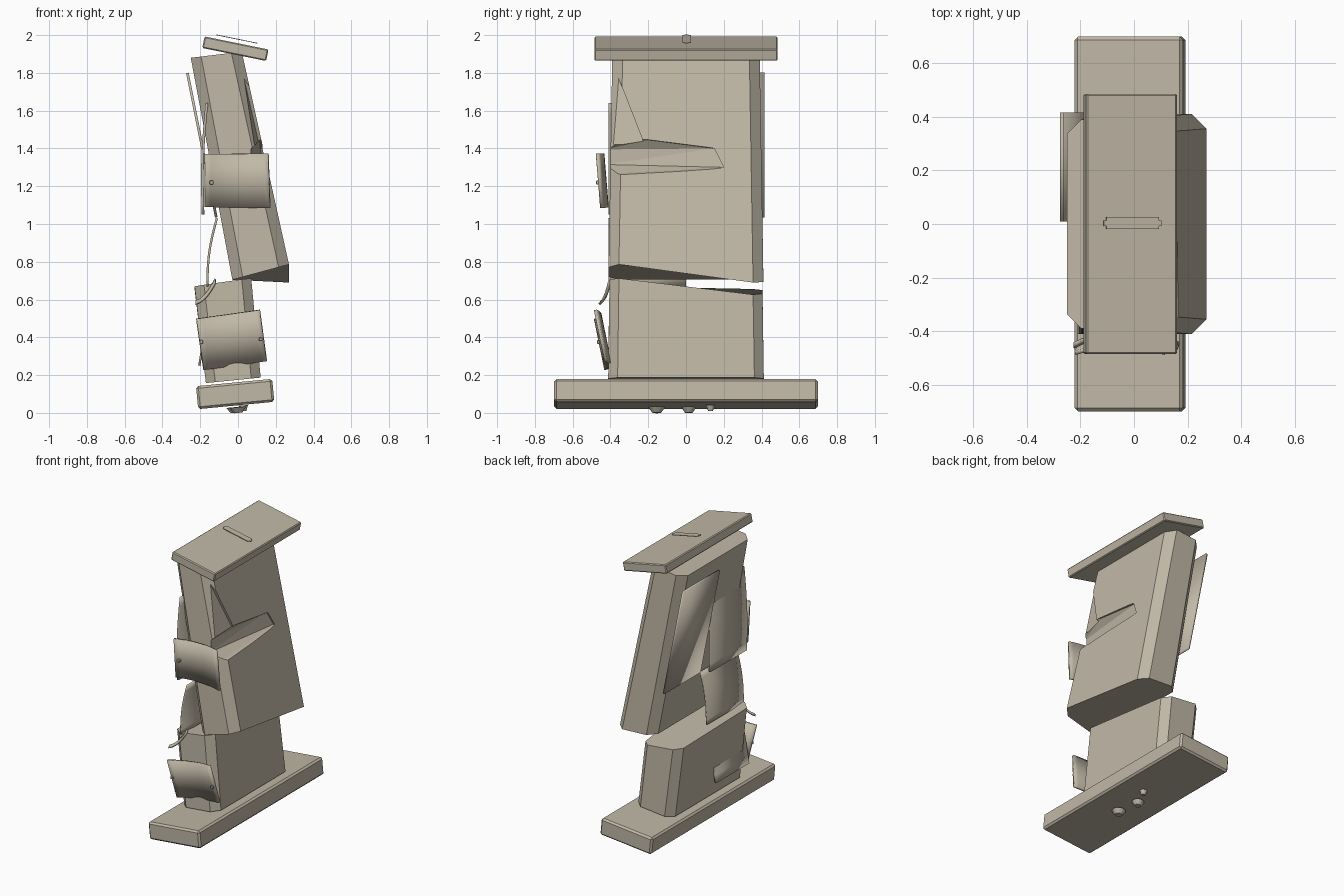
import bpy, bmesh, math
from mathutils import Vector, Matrix

if "Cube" in bpy.data.objects:
    bpy.data.objects.remove(bpy.data.objects["Cube"])

stone = bpy.data.materials.new("warm_stone")
stone.diffuse_color = (0.53, 0.48, 0.385, 1)
stone.use_nodes = True
stone.node_tree.nodes["Principled BSDF"].inputs["Base Color"].default_value = stone.diffuse_color


def finish(name, bm, smooth=False):
    bmesh.ops.recalc_face_normals(bm, faces=bm.faces)
    me = bpy.data.meshes.new(name)
    bm.to_mesh(me)
    bm.free()
    me.materials.append(stone)
    ob = bpy.data.objects.new(name, me)
    bpy.context.collection.objects.link(ob)
    if smooth:
        for p in me.polygons:
            p.use_smooth = True
        bpy.ops.object.select_all(action='DESELECT')
        ob.select_set(True)
        bpy.context.view_layer.objects.active = ob
        bpy.ops.object.shade_smooth_by_angle(angle=math.radians(35))
    return ob


def slab(name, centre, size, tilt, bevel):
    """Box tilted about the y axis with narrow bevelled edges."""
    bm = bmesh.new()
    bmesh.ops.create_cube(bm, size=1)
    bmesh.ops.scale(bm, vec=size, verts=bm.verts)
    if bevel:
        bmesh.ops.bevel(bm, geom=bm.edges[:], offset=bevel, segments=1, affect='EDGES')
    bmesh.ops.transform(bm, verts=bm.verts, matrix=Matrix.Translation(centre)
                        @ Matrix.Rotation(math.radians(tilt), 4, 'Y'))
    return finish(name, bm)


def hull(name, pts):
    bm = bmesh.new()
    for p in pts:
        bm.verts.new(p)
    bmesh.ops.convex_hull(bm, input=bm.verts[:])
    return finish(name, bm)


def ring(x0, x1, y, c):
    """Chamfered rectangle outline."""
    return [(x0 + c, -y), (x1 - c, -y), (x1, -y + c), (x1, y - c),
            (x1 - c, y), (x0 + c, y), (x0, y - c), (x0, -y + c)]


def pillar(name, low, high, zlow, zhigh):
    """Chamfered shaft between two outlines with sloping ends."""
    bm = bmesh.new()
    a = [bm.verts.new((x, y, zlow(x, y))) for x, y in low]
    b = [bm.verts.new((x, y, zhigh(x, y))) for x, y in high]
    for i in range(8):
        j = (i + 1) % 8
        bm.faces.new((a[i], a[j], b[j], b[i]))
    bm.faces.new(a[::-1])
    bm.faces.new(b)
    return finish(name, bm)


def sheet(name, f, nu, nv, thick):
    """Thin curved plate from a surface function of u and v."""
    bm = bmesh.new()
    g = [[bm.verts.new(f(i / nu, j / nv)) for j in range(nv + 1)] for i in range(nu + 1)]
    for i in range(nu):
        for j in range(nv):
            bm.faces.new((g[i][j], g[i + 1][j], g[i + 1][j + 1], g[i][j + 1]))
    ob = finish(name, bm, True)
    m = ob.modifiers.new("thickness", 'SOLIDIFY')
    m.thickness = thick
    m.offset = 0
    return ob


def mix(a, b, t):
    return Vector(a).lerp(Vector(b), t)


def patch(tl, tr, bl, br, bow):
    """Bilinear patch, pushed by bow in the middle of u."""
    return lambda u, v: mix(mix(tl, tr, u), mix(bl, br, u), v) + Vector(bow) * 4 * u * (1 - u)


# Base plinth and its underside studs
slab("base", (-0.015, 0, 0.1), (0.405, 1.395, 0.122), -5.5, 0.012)
for i, (x, y, r) in enumerate([(0.0, -0.155, 0.045), (-0.02, 0.015, 0.04), (0.03, 0.13, 0.025)]):
    bm = bmesh.new()
    bmesh.ops.create_cone(bm, cap_ends=True, segments=12, radius1=r * 0.5, radius2=r, depth=0.03,
                          matrix=Matrix.Translation((x, y, 0.015 + 0.01 * (i == 2)))
                          @ Matrix.Rotation(math.radians(-5.5), 4, 'Y'))
    finish("base_stud_%d" % (i + 1), bm)

# Lower broken stump
pillar("lower_stump", ring(-0.17, 0.12, 0.412, 0.05), ring(-0.23, 0.07, 0.405, 0.05),
       lambda x, y: 0.175 + 0.1 * x,
       lambda x, y: 0.663 + (0.12 - 0.06 * y) * (x + 0.23) * (1 if y < 0 else -1) - 0.02 * y)

# Upper leaning shaft
shaft = pillar("upper_shaft", ring(-0.03, 0.27, 0.41, 0.055), ring(-0.25, 0.02, 0.39, 0.055),
               lambda x, y: 0.705 + (0.27 * (x + 0.03) if y < 0 else -0.05 * (x + 0.03)),
               lambda x, y: 1.91 + 0.12 * x)

# Crack and worn corner cut from the right side of the shaft
crack = hull("crack_cutter", [
    (0.145, -0.43, 1.265), (0.3, -0.43, 1.20), (0.3, -0.43, 1.50), (0.12, -0.43, 1.43),
    (0.065, -0.43, 1.315), (0.065, -0.43, 1.395), (0.115, -0.2, 1.445),
    (0.138, 0.2, 1.30), (0.118, 0.15, 1.40), (0.3, 0.2, 1.30), (0.3, 0.15, 1.40)])
wear = hull("wear_cutter", [
    (0.03, -0.36, 1.78), (0.112, -0.22, 1.42), (0.08, -0.43, 1.42), (0.02, -0.43, 1.78),
    (0.3, -0.43, 1.42), (0.3, -0.22, 1.42), (0.3, -0.43, 1.78)])
for cutter in (crack, wear):
    cutter.hide_render = True
    cutter.hide_viewport = True
    m = shaft.modifiers.new(cutter.name, 'BOOLEAN')
    m.operation = 'DIFFERENCE'
    m.solver = 'EXACT'
    m.object = cutter

# Tilted cap and the thin label plate hovering over it
slab("cap", (-0.014, 0, 1.928), (0.345, 0.97, 0.062), 11.5, 0.006)
slab("cap_plate", (-0.005, 0.003, 1.979), (0.2, 0.045, 0.004), 11.5, 0)
for s in (-1, 1):
    slab("cap_plate_tab", (-0.005 + s * 0.1, 0.003, 1.979 - s * 0.0205), (0.016, 0.02, 0.004), 11.5, 0)

# Flat plate on the left side
sheet("side_plate", patch((-0.268, 0.01, 1.8), (-0.268, 0.415, 1.8),
                          (-0.115, 0.01, 1.035), (-0.115, 0.415, 1.035), (0, 0, 0)), 1, 1, 0.014)

# Peeling side panels near the front
sheet("upper_peel", lambda u, v: Vector((-0.165 - 0.02 * v - 0.012 * math.sin(math.pi * v),
                                         -0.41 + 0.41 * u, 1.64 - 0.59 * v)), 1, 10, 0.014)
sheet("middle_peel", lambda u, v: Vector((-0.112 - 0.05 * v - 0.015 * math.sin(math.pi * v),
                                          -0.41 + 0.41 * u, 1.03 - 0.36 * v)), 1, 10, 0.012)
sheet("lower_peel", lambda u, v: Vector((-0.17 - 0.035 * v, -0.41 + 0.37 * u, 0.46 - 0.21 * v)),
      1, 4, 0.012)

# Front straps, ends bent forward
sheet("upper_strap", patch((-0.175, -0.47, 1.37), (0.16, -0.47, 1.373),
                           (-0.175, -0.447, 1.09), (0.17, -0.447, 1.085), (0, 0.03, 0)), 12, 2, 0.016)
sheet("lower_strap", patch((-0.22, -0.48, 0.498), (0.115, -0.48, 0.545),
                           (-0.182, -0.425, 0.228), (0.152, -0.425, 0.275), (0, 0.025, 0)), 12, 2, 0.016)

# Curled strip above the lower strap
sheet("curled_strip", lambda u, v: Vector((-0.225 + 0.105 * u, -0.46 + 0.05 * u + 0.015 * v,
                                           0.575 + 0.02 * u + 0.095 * u * u + 0.018 * v)), 10, 1, 0.012)

# Strap rivets
for i, (x, y, z) in enumerate([(-0.14, -0.465, 1.22), (-0.195, -0.458, 0.375), (0.12, -0.455, 0.39)]):
    slab("strap_rivet_%d" % (i + 1), (x, y, z), (0.02, 0.024, 0.02), 0, 0.003)
